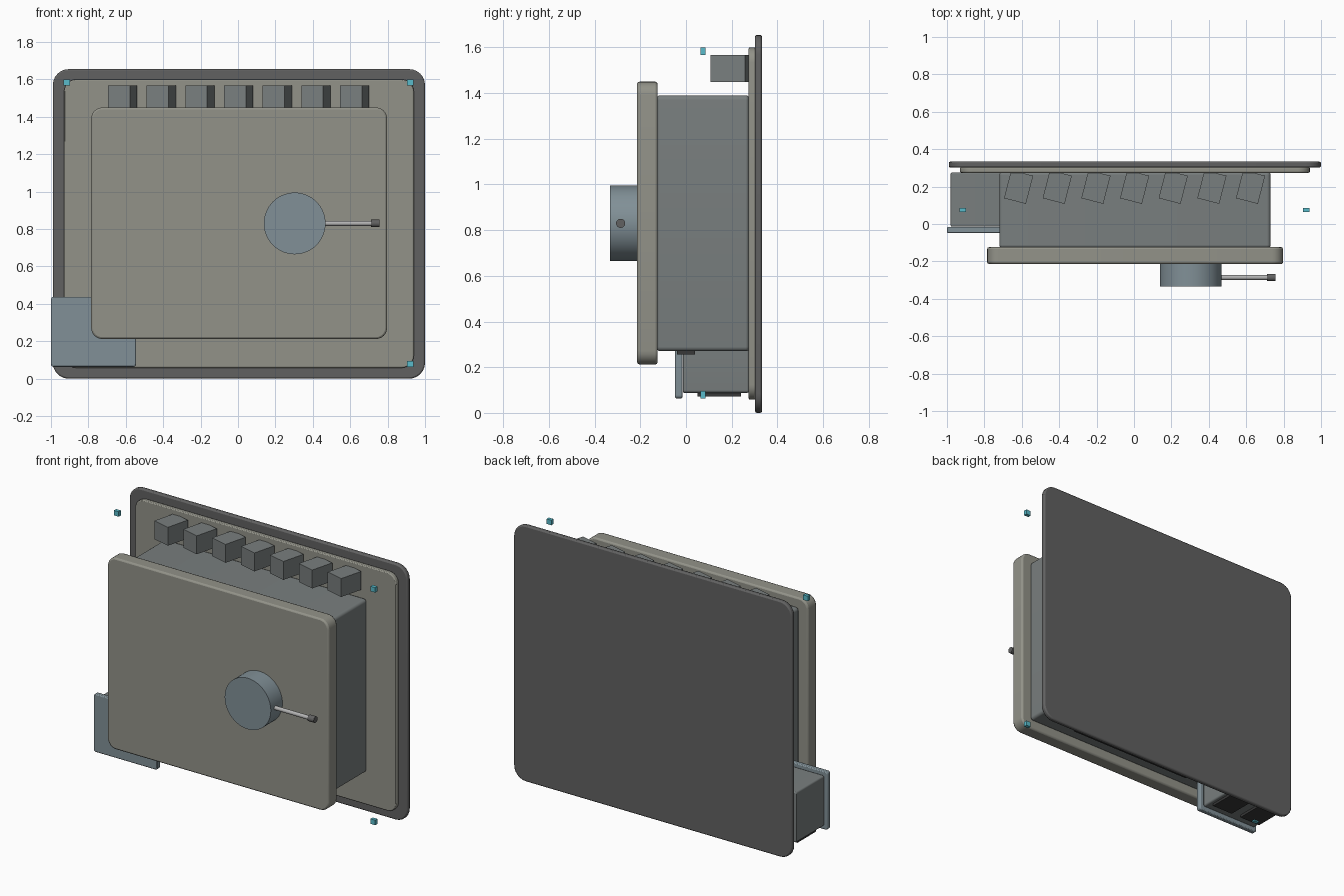
import bpy, bmesh, math
from mathutils import Matrix

if "Cube" in bpy.data.objects:
    bpy.data.objects.remove(bpy.data.objects["Cube"])


def material(name, rgb):
    m = bpy.data.materials.new(name)
    m.diffuse_color = (*rgb, 1)
    m.use_nodes = True
    m.node_tree.nodes["Principled BSDF"].inputs["Base Color"].default_value = m.diffuse_color
    return m


WARM = material("warm_grey", (0.29, 0.29, 0.25))
STEEL = material("steel_grey", (0.19, 0.21, 0.21))
DARK = material("dark_grey", (0.12, 0.12, 0.12))
BLUE = material("blue_grey", (0.22, 0.28, 0.31))
LIGHT = material("light_metal", (0.45, 0.45, 0.45))
BLACK = material("black", (0.04, 0.04, 0.04))
CYAN = material("cyan", (0.1, 0.5, 0.6))


def finish(name, bm, mat):
    bmesh.ops.recalc_face_normals(bm, faces=bm.faces[:])
    me = bpy.data.meshes.new(name)
    bm.to_mesh(me)
    bm.free()
    me.materials.append(mat)
    ob = bpy.data.objects.new(name, me)
    bpy.context.collection.objects.link(ob)
    return ob


def smooth(ob):
    bpy.ops.object.select_all(action='DESELECT')
    ob.select_set(True)
    bpy.context.view_layer.objects.active = ob
    bpy.ops.object.shade_smooth_by_angle(angle=math.radians(35))


def slab(name, x, y, z, mat, radius=0, edge=0):
    """Box from ranges; radius rounds the corners seen from the front, edge softens the rims."""
    bm = bmesh.new()
    bmesh.ops.create_cube(bm, size=1)
    for v in bm.verts:
        for i, (lo, hi) in enumerate((x, y, z)):
            v.co[i] = lo if v.co[i] < 0 else hi
    if radius:
        along_y = [e for e in bm.edges
                   if abs(e.verts[0].co.y - e.verts[1].co.y) > 1e-5]
        bmesh.ops.bevel(bm, geom=along_y, offset=radius, segments=6,
                        profile=0.5, affect='EDGES')
    ob = finish(name, bm, mat)
    if edge:
        b = ob.modifiers.new("edge", 'BEVEL')
        b.width, b.segments = edge, 2
        b.limit_method, b.angle_limit = 'ANGLE', math.radians(50)
    if radius or edge:
        smooth(ob)
    return ob


def cylinder(name, r, length, centre, axis, mat, seg=48):
    bm = bmesh.new()
    bmesh.ops.create_cone(bm, cap_ends=True, segments=seg, radius1=r,
                          radius2=r, depth=length)
    bm.transform(Matrix.Translation(centre) @ Matrix.Rotation(math.pi / 2, 4, axis))
    ob = finish(name, bm, mat)
    smooth(ob)
    return ob


# Wall plates, main housing and front door
slab("back_plate", (-0.99, 1.0), (0.302, 0.333), (0, 1.655), DARK, 0.085, 0.008)
slab("mounting_plate", (-0.93, 0.94), (0.274, 0.304), (0.058, 1.6), WARM, 0.065, 0.006)
slab("housing", (-0.72, 0.73), (-0.126, 0.275), (0.27, 1.39), STEEL, 0.02, 0.01)
slab("door", (-0.785, 0.797), (-0.214, -0.124), (0.212, 1.45), WARM, 0.06, 0.01)
slab("bottom_vent", (-0.45, 0.45), (-0.04, 0.04), (0.255, 0.275), BLACK)

# Round knob with lever
cylinder("knob", 0.165, 0.125, (0.303, -0.2705, 0.83), 'X', BLUE, 64)
cylinder("lever", 0.013, 0.28, (0.58, -0.286, 0.83), 'Y', LIGHT, 24)
cylinder("lever_tip", 0.02, 0.045, (0.733, -0.286, 0.83), 'Y', DARK, 24)

# Row of slanted blocks above the housing
for i in range(7):
    block = slab(f"top_block_{i + 1}", (0, 0.121), (0, 0.155), (1.448, 1.567), STEEL)
    block.location = (-0.695 + 0.2067 * i, 0.138, 0)
    block.rotation_euler.z = -math.radians(14.5)

# Side box at the lower left with cover and bottom vents
slab("side_box", (-0.98, -0.57), (-0.014, 0.275), (0.088, 0.415), STEEL, 0.012, 0.006)
slab("side_cover", (-1.0, -0.545), (-0.048, -0.016), (0.063, 0.438), BLUE, 0.015, 0.006)
for i, x in enumerate((-0.89, -0.67)):
    slab(f"side_vent_{i + 1}", (x - 0.075, x + 0.075), (0.05, 0.24), (0.072, 0.092), BLACK)

# Small corner markers
for i, (x, z) in enumerate((x, z) for x in (-0.915, 0.921) for z in (0.079, 1.583)):
    slab(f"corner_marker_{i + 1}", (x - 0.017, x + 0.017), (0.063, 0.086),
         (z - 0.016, z + 0.016), CYAN)
